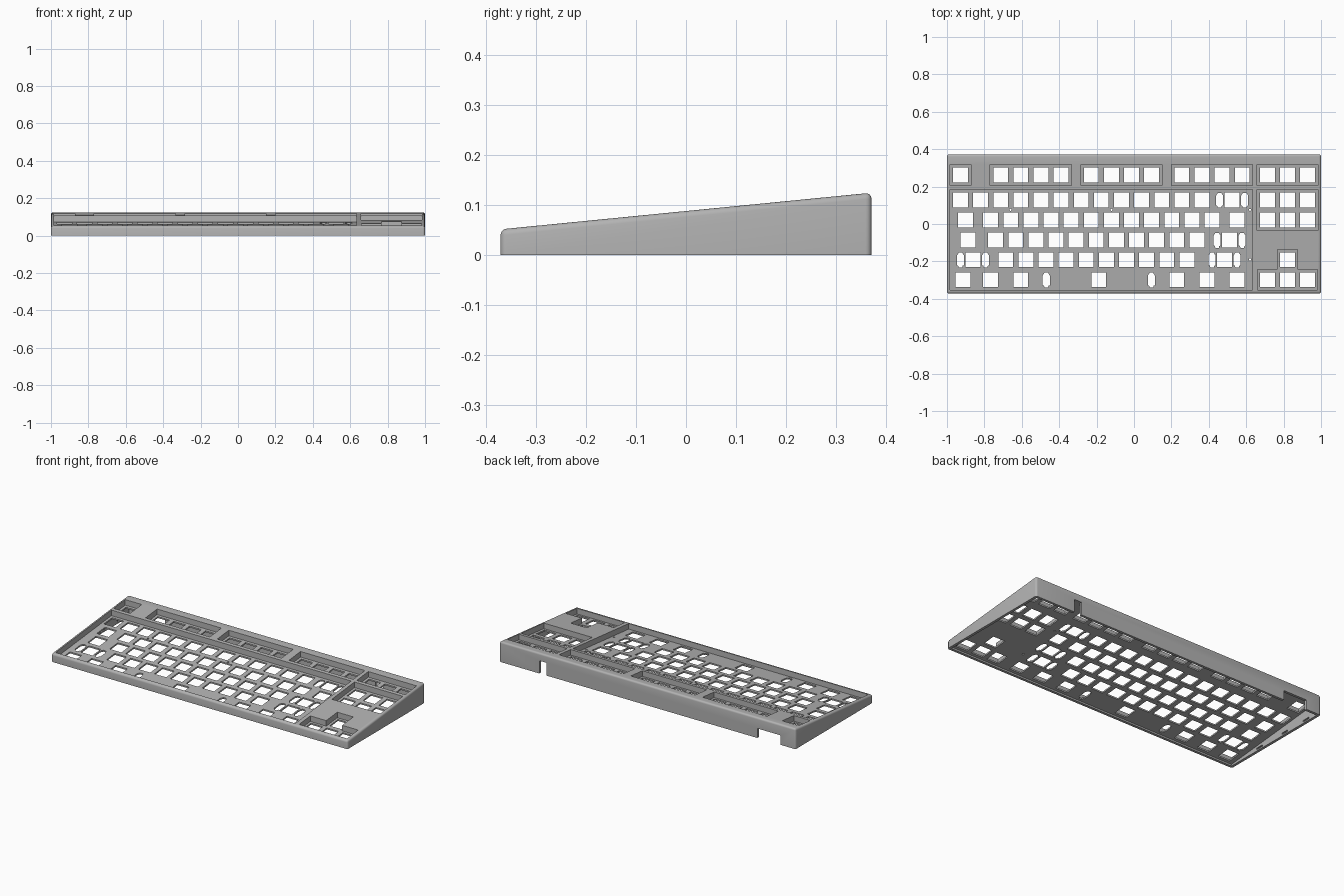
import bpy, bmesh, math

cube = bpy.data.objects.get("Cube")
if cube:
    bpy.data.objects.remove(cube, do_unlink=True)

U = 0.1076                 # key pitch
HOLE = 0.0397              # half of a switch opening
PLATE_TOP, PLATE_LOW = -0.034, -0.043   # offsets below the sloped deck
HALF_Y = 0.372
ROWS = [0.262, 0.129, 0.022, -0.085, -0.191, -0.298]


def key_x(u):
    return -0.9818 + u * U


def deck(y):
    return 0.088 + 0.0986 * y


def rect(x0, x1, y0, y1):
    return [(x0, y0), (x1, y0), (x1, y1), (x0, y1)]


def prism(bm, pts, low, high):
    """Vertical prism over a counter-clockwise outline, ends given by functions of y."""
    a = [bm.verts.new((x, y, low(y))) for x, y in pts]
    b = [bm.verts.new((x, y, high(y))) for x, y in pts]
    bm.faces.new(a[::-1])
    bm.faces.new(b)
    for i in range(len(pts)):
        j = (i + 1) % len(pts)
        bm.faces.new((a[i], a[j], b[j], b[i]))


def offset(d):
    return lambda y: deck(y) + d


def level(z):
    return lambda y: z


def make(name, bm):
    mesh = bpy.data.meshes.new(name)
    bmesh.ops.recalc_face_normals(bm, faces=bm.faces[:])
    bm.to_mesh(mesh)
    bm.free()
    ob = bpy.data.objects.new(name, mesh)
    bpy.context.scene.collection.objects.link(ob)
    return ob


def cut(target, outlines):
    """Subtract a list of (outline, low, high) prisms."""
    bm = bmesh.new()
    for pts, low, high in outlines:
        prism(bm, pts, low, high)
    tool = make("cutter", bm)
    tool.hide_render = True
    mod = target.modifiers.new("cut", 'BOOLEAN')
    mod.operation, mod.solver, mod.object = 'DIFFERENCE', 'EXACT', tool
    bpy.context.view_layer.objects.active = target
    bpy.ops.object.modifier_apply(modifier=mod.name)
    bpy.data.objects.remove(tool, do_unlink=True)


# Wedge body with rounded top and corner edges
bm = bmesh.new()
prism(bm, rect(-1, 1, -HALF_Y, HALF_Y), level(0), offset(0))
soft = [e for e in bm.edges if max(v.co.z for v in e.verts) > 0.01]
bmesh.ops.bevel(bm, geom=soft, offset=0.012, segments=4, profile=0.5, affect='EDGES')
case = make("keyboard_case", bm)

# Open underside, leaving thin walls
cut(case, [(rect(-0.984, 0.984, -0.356, 0.356), level(-0.1), offset(PLATE_LOW))])

# Key wells sunk from the deck down to the plate
def well(u0, u1, top_row, bottom_row):
    m = 0.002
    return rect(key_x(u0) - m, key_x(u1) + m,
                ROWS[bottom_row] - U / 2 - m, ROWS[top_row] + U / 2 + m)


wells = [well(0, 1, 0, 0), well(2, 6, 0, 0), well(6.5, 10.5, 0, 0), well(11, 15, 0, 0),
         well(15.25, 18.25, 0, 0), well(0, 15, 1, 5), well(15.25, 18.25, 1, 2)]
low_y, mid_y, up_y = ROWS[5] - U / 2, ROWS[5] + U / 2, ROWS[4] + U / 2
x0, x1, x2, x3 = [key_x(u) for u in (15.25, 16.25, 17.25, 18.25)]
wells.append([(x0, low_y), (x3, low_y), (x3, mid_y), (x2, mid_y),
              (x2, up_y), (x1, up_y), (x1, mid_y), (x0, mid_y)])
cut(case, [(w, offset(PLATE_TOP), level(0.3)) for w in wells])

# Switch openings, row by row
def run(first, count):
    return [first + i for i in range(count)]


nav = run(15.75, 3)
layout = [
    [0.5] + run(2.5, 4) + run(7, 4) + run(11.5, 4) + nav,
    run(0.5, 13) + [14] + nav,
    [0.75] + run(2, 12) + [14.25] + nav,
    [0.875] + run(2.25, 11) + [13.875],
    [1.125] + run(2.75, 10) + [13.625, 16.75],
    [0.625, 2, 3.5, 7.375, 11.25, 12.75, 14.25] + nav,
]
holes = []
for y, keys in zip(ROWS, layout):
    for u in keys:
        x = key_x(u)
        holes.append(rect(x - HOLE, x + HOLE, y - HOLE, y + HOLE))

# Stabiliser openings beside the wide keys: (row, key, spread)
wide_keys = [(1, 14, 0.067), (3, 13.875, 0.067), (4, 1.125, 0.067),
             (4, 13.625, 0.067), (5, 7.375, 0.281)]
half = [(0.009, -0.042), (0.012, -0.032), (0.019, -0.03),
        (0.019, 0.022), (0.014, 0.03), (0.009, 0.038)]
outline = half + [(-x, y) for x, y in reversed(half)]
for row, u, spread in wide_keys:
    for side in (-1, 1):
        cx = key_x(u) + side * spread
        holes.append([(cx + x, ROWS[row] + y) for x, y in outline])

# Small screw holes in the plate
for cx, cy in [(-0.66, 0.076), (-0.12, 0.076), (0.62, 0.076), (0.62, -0.19)]:
    ring = [math.tau * i / 8 for i in range(8)]
    holes.append([(cx + 0.006 * math.cos(a), cy + 0.006 * math.sin(a)) for a in ring])
cut(case, [(h, offset(-0.055), offset(-0.02)) for h in holes])

# Cable notches in the back wall and clip slots inside the side walls
openings = [(rect(0.68, 0.73, 0.35, 0.4), level(-0.1), level(0.078)),
            (rect(-0.9, -0.742, 0.35, 0.4), level(-0.1), level(0.058))]
for y in (-0.12, 0.09, 0.27):
    for s in (-1, 1):
        xa, xb = sorted((s * 0.975, s * 0.992))
        openings.append((rect(xa, xb, y - 0.025, y + 0.025), level(0.008), level(0.018)))
cut(case, openings)

# Single grey plastic
grey = bpy.data.materials.new("grey_plastic")
grey.use_nodes = True
colour = (0.45, 0.45, 0.45, 1)
grey.diffuse_color = colour
grey.node_tree.nodes["Principled BSDF"].inputs["Base Color"].default_value = colour
case.data.materials.clear()
case.data.materials.append(grey)

bpy.ops.object.select_all(action='DESELECT')
case.select_set(True)
bpy.context.view_layer.objects.active = case
bpy.ops.object.shade_smooth_by_angle(angle=math.radians(30))
